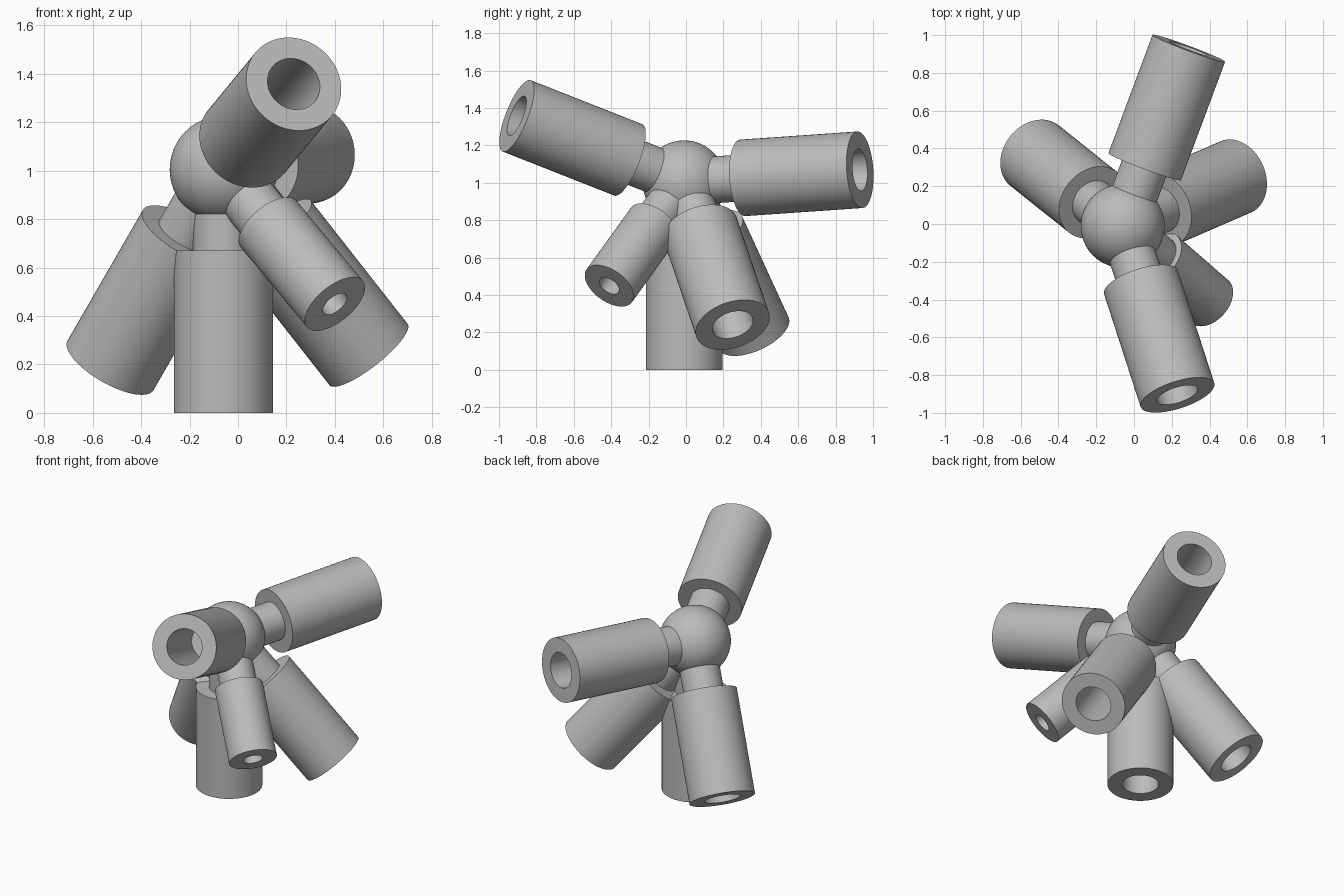
import bpy, bmesh, math
from mathutils import Vector

cube = bpy.data.objects.get("Cube")
if cube:
    bpy.data.objects.remove(cube, do_unlink=True)

grey = bpy.data.materials.new("grey")
grey.use_nodes = True
grey.diffuse_color = (0.5, 0.5, 0.5, 1)
grey.node_tree.nodes["Principled BSDF"].inputs["Base Color"].default_value = (0.5, 0.5, 0.5, 1)

CENTRE = Vector((-0.06, -0.01, 1.005))
BALL_R = 0.222
SLEEVE_START = 0.335
BORE_FLOOR = 0.445
SEGMENTS = 64


def lathe(name, profile, direction):
    """Revolve (radius, distance) points about an axis leaving the ball centre."""
    bm = bmesh.new()
    verts = [bm.verts.new((r, 0, d)) for r, d in profile]
    edges = [bm.edges.new(pair) for pair in zip(verts, verts[1:])]
    bmesh.ops.spin(bm, geom=verts + edges, cent=(0, 0, 0), axis=(0, 0, 1),
                   angle=math.tau, steps=SEGMENTS, use_duplicate=False)
    bmesh.ops.remove_doubles(bm, verts=bm.verts[:], dist=0.0001)
    bmesh.ops.recalc_face_normals(bm, faces=bm.faces[:])
    mesh = bpy.data.meshes.new(name)
    bm.to_mesh(mesh)
    bm.free()
    obj = bpy.data.objects.new(name, mesh)
    bpy.context.collection.objects.link(obj)
    obj.location = CENTRE
    obj.rotation_mode = "QUATERNION"
    obj.rotation_quaternion = Vector(direction).to_track_quat("Z", "Y")
    finish(obj)


def finish(obj):
    obj.data.materials.clear()
    obj.data.materials.append(grey)
    bpy.ops.object.select_all(action="DESELECT")
    obj.select_set(True)
    bpy.context.view_layer.objects.active = obj
    bpy.ops.object.shade_smooth_by_angle(angle=math.radians(35))


def arm(name, direction, end=1.005, outer=0.205, bore=0.113, neck=0.125):
    # Neck joining the ball to the sleeve
    lathe(name + "_neck", [(0, 0.1), (neck, 0.1), (neck, 0.36), (0, 0.36)], direction)
    # Sleeve with a blind bore in its outer end
    lathe(name + "_sleeve", [(0, SLEEVE_START), (outer, SLEEVE_START), (outer, end),
                             (bore, end), (bore, BORE_FLOOR), (0, BORE_FLOOR)], direction)


# Central ball
bpy.ops.mesh.primitive_uv_sphere_add(segments=64, ring_count=32, radius=BALL_R, location=CENTRE)
ball = bpy.context.object
ball.name = "central_ball"
finish(ball)

# Radiating arms
arm("standing_arm", (0, 0, -1))
arm("front_upper_arm", (0.29, -0.895, 0.353))
arm("back_arm", (0.35, 0.94, 0.065))
arm("right_lower_arm", (-0.47, 0.375, -0.815))
arm("left_lower_arm", (0.60, 0.26, -0.765))
arm("small_front_arm", (0.46, -0.40, -0.555), end=0.825, outer=0.15, bore=0.06, neck=0.115)
